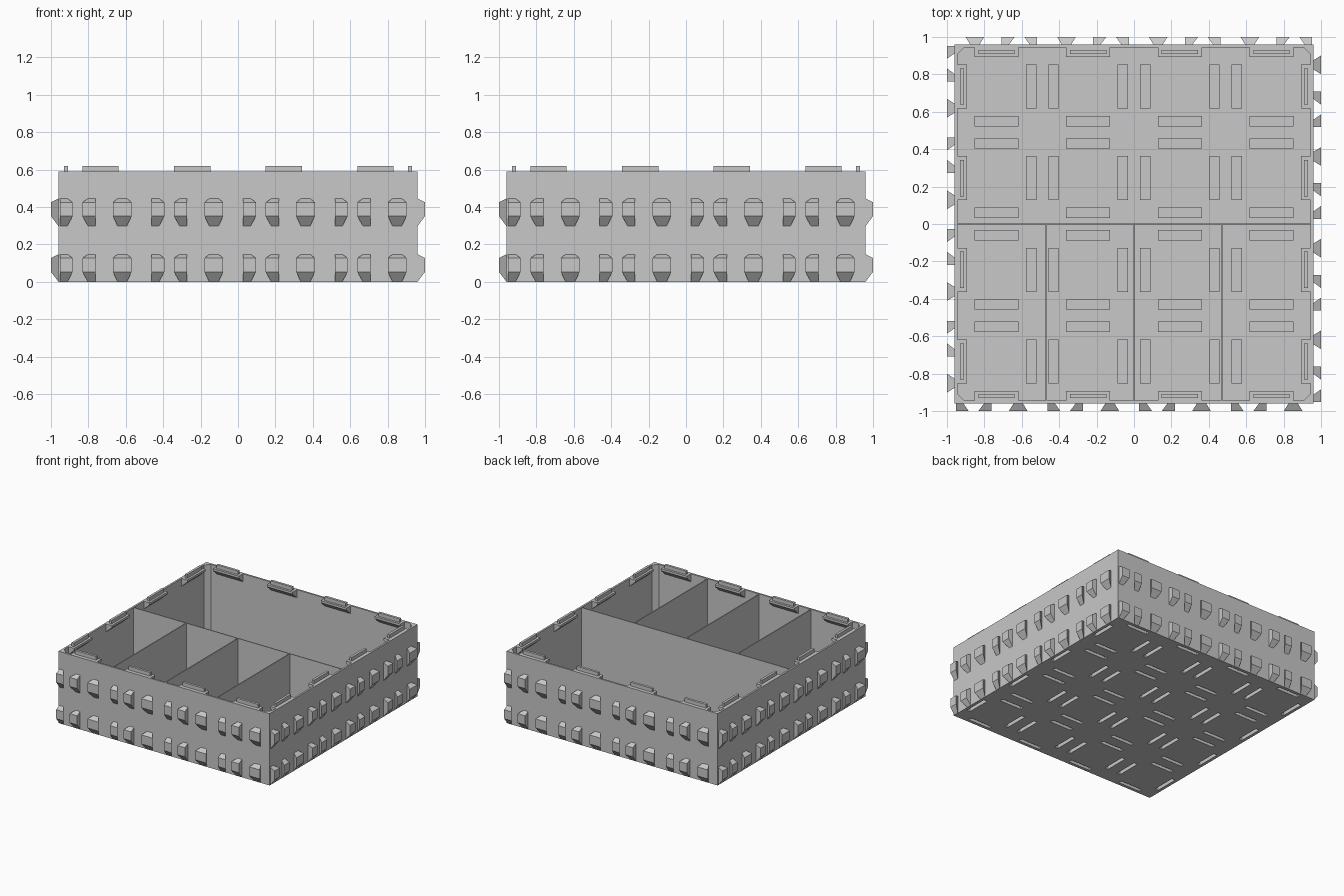
import bpy, bmesh, math
from mathutils import Matrix

if "Cube" in bpy.data.objects:
    bpy.data.objects.remove(bpy.data.objects["Cube"])

WALL, INNER, TOP = 0.96, 0.945, 0.59
CELL = 0.49
CENTRES = [CELL * (i - 1.5) for i in range(4)]
TURNS = [Matrix.Rotation(k * math.pi / 2, 4, "Z") for k in range(4)]

grey = bpy.data.materials.new("light grey plastic")
grey.use_nodes = True
grey.diffuse_color = (0.58, 0.58, 0.58, 1)
grey.node_tree.nodes["Principled BSDF"].inputs["Base Color"].default_value = grey.diffuse_color


def solid(bm, ring_a, ring_b, turn=Matrix()):
    """Closed solid lofted between two rings with equal point counts."""
    a = [bm.verts.new(turn @ Matrix.Translation(p).translation) for p in ring_a]
    b = [bm.verts.new(turn @ Matrix.Translation(p).translation) for p in ring_b]
    bm.faces.new(a)
    bm.faces.new(b)
    for i in range(len(a)):
        j = (i + 1) % len(a)
        bm.faces.new((a[i], a[j], b[j], b[i]))


def box(bm, x0, x1, y0, y1, z0, z1, turn=Matrix()):
    ring = [(x0, y0), (x1, y0), (x1, y1), (x0, y1)]
    solid(bm, [(x, y, z0) for x, y in ring], [(x, y, z1) for x, y in ring], turn)


def finish(bm, name):
    bmesh.ops.recalc_face_normals(bm, faces=bm.faces)
    mesh = bpy.data.meshes.new(name)
    bm.to_mesh(mesh)
    bm.free()
    mesh.materials.append(grey)
    obj = bpy.data.objects.new(name, mesh)
    bpy.context.collection.objects.link(obj)
    return obj


def connector_boxes(name, half_length, half_width, z0, z1):
    """One small box along each side of every grid cell."""
    bm = bmesh.new()
    for cx in CENTRES:
        for cy in CENTRES:
            for side in (-0.185, 0.185):
                x, y = cx + side, cy + side
                box(bm, cx - half_length, cx + half_length, y - half_width, y + half_width, z0, z1)
                box(bm, x - half_width, x + half_width, cy - half_length, cy + half_length, z0, z1)
    return finish(bm, name)


def combine(target, tool, operation):
    mod = target.modifiers.new(operation, "BOOLEAN")
    mod.object, mod.operation, mod.solver = tool, operation, "EXACT"
    tool.hide_render = True
    bpy.context.view_layer.objects.active = target
    bpy.ops.object.modifier_apply(modifier=mod.name)
    bpy.data.objects.remove(tool)


# Tray: open box with chamfered inner corners
bm = bmesh.new()
box(bm, -WALL, WALL, -WALL, WALL, 0, TOP)
tray = finish(bm, "tray")
bm = bmesh.new()
c = INNER - 0.04
octagon = [(-c, -INNER), (c, -INNER), (INNER, -c), (INNER, c),
           (c, INNER), (-c, INNER), (-INNER, c), (-INNER, -c)]
solid(bm, [(x, y, 0.015) for x, y in octagon], [(x, y, 1) for x, y in octagon])
combine(tray, finish(bm, "cavity_cutter"), "DIFFERENCE")

# Floor bumps with stacking slots underneath
combine(tray, connector_boxes("floor_bumps", 0.1175, 0.0275, 0.005, 0.05), "UNION")
combine(tray, connector_boxes("slot_cutter", 0.1, 0.015, -0.02, 0.038), "DIFFERENCE")

# Dividers
bm = bmesh.new()
t = 0.004
box(bm, -INNER, INNER, -t, t, 0.01, TOP - 0.003)
finish(bm, "long_divider")
for i, x in enumerate((-0.47, 0, 0.47)):
    bm = bmesh.new()
    box(bm, x - t, x + t, -INNER, -t, 0.01, TOP - 0.003)
    finish(bm, f"short_divider_{i + 1}")

# Rim ledges and stacking tabs
ledges, tabs = bmesh.new(), bmesh.new()
for turn in TURNS:
    for cx in CENTRES:
        profile = [(-INNER - 0.005, TOP), (-0.8925, TOP), (-0.8925, 0.572), (-INNER - 0.005, 0.52)]
        solid(ledges, [(cx - 0.1175, y, z) for y, z in profile],
              [(cx + 0.1175, y, z) for y, z in profile], turn)
        box(tabs, cx - 0.097, cx + 0.097, -0.93, -0.91, TOP - 0.01, 0.62, turn)
finish(ledges, "rim_ledges")
finish(tabs, "stacking_tabs")

# Dovetail side knobs: (outer left, outer right, base left, base right)
KNOBS = [(0, 0.068, 0, 0.04), (0.12, 0.19, 0.15, 0.19), (0.283, 0.383, 0.308, 0.358)]
for row, z in (("lower", 0), ("upper", 0.298)):
    bm = bmesh.new()
    for turn in TURNS:
        for cx in CENTRES:
            s = cx - 0.217
            for o0, o1, b0, b1 in KNOBS:
                base = [(s + b0, z), (s + b1, z), (s + b1, z + 0.147), (s + b0, z + 0.147)]
                face = [(s + o0, z + 0.053), (s + o1, z + 0.053), (s + o1, z + 0.127), (s + o0, z + 0.127)]
                solid(bm, [(u, -WALL, h) for u, h in base], [(u, -1, h) for u, h in face], turn)
    finish(bm, f"{row}_side_knobs")
